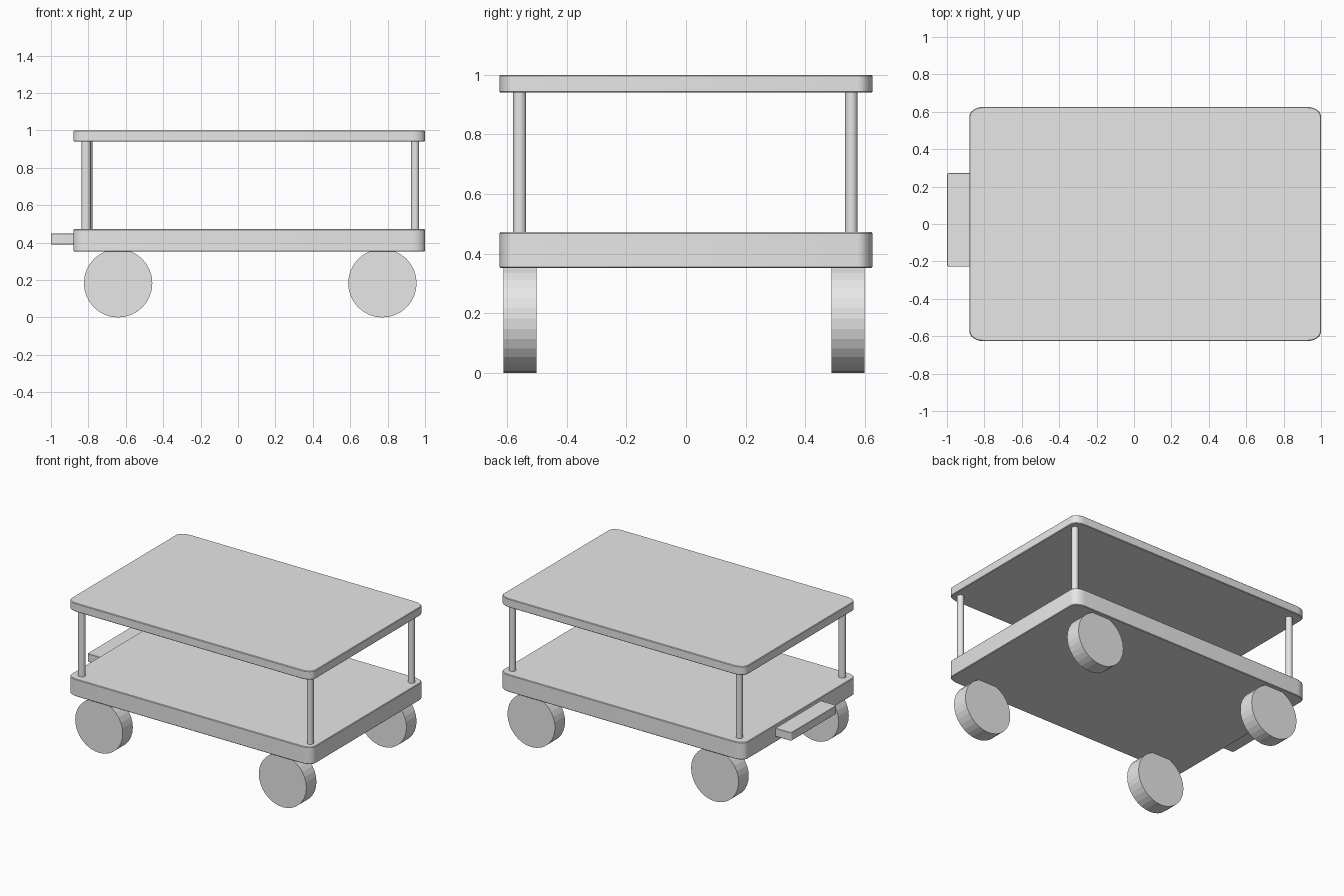
import bpy, bmesh, math
from mathutils import Matrix

if "Cube" in bpy.data.objects:
    bpy.data.objects.remove(bpy.data.objects["Cube"])

grey = bpy.data.materials.new("light_grey")
grey.diffuse_color = (0.8, 0.8, 0.8, 1)
grey.use_nodes = True
grey.node_tree.nodes["Principled BSDF"].inputs["Base Color"].default_value = grey.diffuse_color


def finish(bm, name, smooth):
    bmesh.ops.recalc_face_normals(bm, faces=bm.faces)
    mesh = bpy.data.meshes.new(name)
    bm.to_mesh(mesh)
    bm.free()
    mesh.materials.append(grey)
    if smooth:
        for p in mesh.polygons:
            p.use_smooth = True
        mesh.set_sharp_from_angle(angle=math.radians(35))
    ob = bpy.data.objects.new(name, mesh)
    bpy.context.collection.objects.link(ob)
    return ob


def rounded_plate(name, x0, x1, y0, y1, z0, z1, rx, ry, bevel):
    """Slab with rounded vertical corners and a fine edge bevel."""
    bm = bmesh.new()
    steps = 6
    corners = [(x1 - rx, y1 - ry), (x0 + rx, y1 - ry), (x0 + rx, y0 + ry), (x1 - rx, y0 + ry)]
    verts = []
    for q, (cx, cy) in enumerate(corners):
        for i in range(steps + 1):
            a = math.pi / 2 * (q + i / steps)
            verts.append(bm.verts.new((cx + rx * math.cos(a), cy + ry * math.sin(a), z0)))
    face = bm.faces.new(verts)
    ext = bmesh.ops.extrude_face_region(bm, geom=[face], use_keep_orig=True)
    top = [v for v in ext["geom"] if isinstance(v, bmesh.types.BMVert)]
    bmesh.ops.translate(bm, verts=top, vec=(0, 0, z1 - z0))
    ob = finish(bm, name, True)
    mod = ob.modifiers.new("edge_bevel", "BEVEL")
    mod.width = bevel
    mod.segments = 1
    mod.limit_method = "ANGLE"
    mod.angle_limit = math.radians(50)
    return ob


def post(name, x, y, rx, ry, z0, z1):
    bm = bmesh.new()
    bmesh.ops.create_cone(bm, cap_ends=True, segments=24, radius1=1, radius2=1, depth=1,
                          matrix=Matrix.Translation((x, y, (z0 + z1) / 2))
                          @ Matrix.Diagonal((rx, ry, z1 - z0, 1)))
    return finish(bm, name, True)


def wheel(name, x, y, r, width):
    bm = bmesh.new()
    bmesh.ops.create_cone(bm, cap_ends=True, segments=32, radius1=r, radius2=r, depth=width,
                          matrix=Matrix.Translation((x, y, r))
                          @ Matrix.Rotation(math.pi / 2, 4, "X"))
    return finish(bm, name, False)


# Decks
rounded_plate("lower_deck", -0.88, 1.0, -0.626, 0.626, 0.352, 0.472, 0.075, 0.05, 0.004)
rounded_plate("upper_deck", -0.88, 1.0, -0.626, 0.626, 0.94, 1.0, 0.075, 0.05, 0.004)

# Push handle on the left end
rounded_plate("handle", -1.0, -0.86, -0.228, 0.273, 0.391, 0.448, 0.015, 0.012, 0.002)

# Corner posts
for name, x, y, rx, ry in (("front_left_post", -0.812, -0.558, 0.025, 0.022),
                           ("back_left_post", -0.80, 0.555, 0.0215, 0.021),
                           ("front_right_post", 0.947, -0.558, 0.022, 0.022),
                           ("back_right_post", 0.947, 0.555, 0.022, 0.021)):
    post(name, x, y, rx, ry, 0.46, 0.95)

# Wheels
for end, x in (("left", -0.641), ("right", 0.772)):
    for side, y in (("front", -0.557), ("back", 0.543)):
        wheel(f"{side}_{end}_wheel", x, y, 0.183, 0.111)
